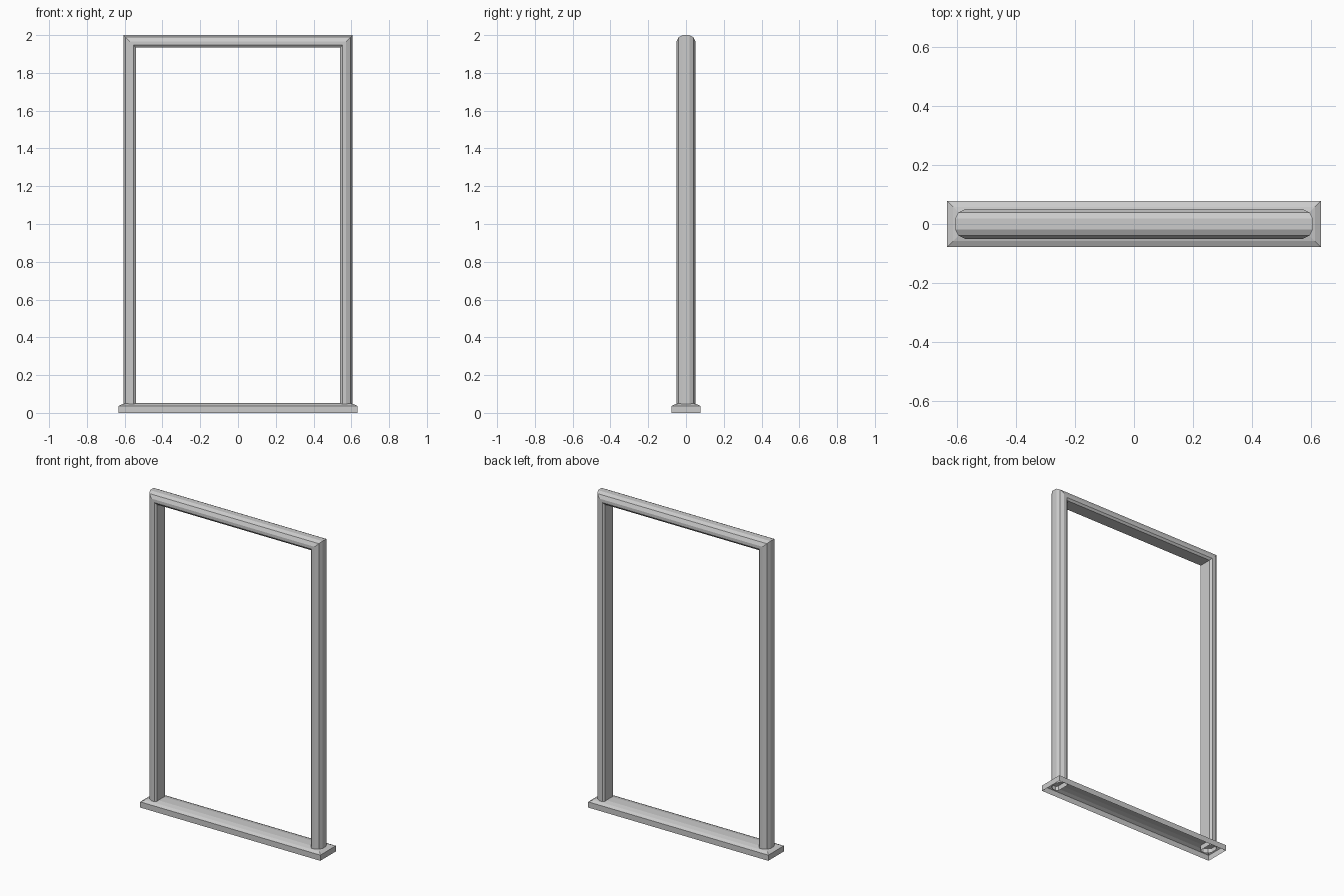
import bpy, bmesh

if "Cube" in bpy.data.objects:
    bpy.data.objects.remove(bpy.data.objects["Cube"])


def finish(bm, name):
    bmesh.ops.recalc_face_normals(bm, faces=bm.faces)
    mesh = bpy.data.meshes.new(name)
    bm.to_mesh(mesh)
    bm.free()
    obj = bpy.data.objects.new(name, mesh)
    bpy.context.collection.objects.link(obj)
    return obj


def bridge(bm, a, b):
    n = len(a)
    for i in range(n):
        j = (i + 1) % n
        bm.faces.new((a[i], a[j], b[j], b[i]))


# Frame: rounded-outside profile (inset from outer face, y) swept round mitred corners
half = [(0.0, 0.018), (0.011, 0.039), (0.033, 0.05), (0.053, 0.05), (0.066, 0.04)]
profile = half + [(d, -y) for d, y in reversed(half)]
W, H, FOOT = 0.606, 2.0, 0.02
bm = bmesh.new()
rings = []
for side, top in ((-1, False), (-1, True), (1, True), (1, False)):
    rings.append([bm.verts.new((side * (W - d), y, H - d if top else FOOT))
                  for d, y in profile])
for a, b in zip(rings, rings[1:]):
    bridge(bm, a, b)
finish(bm, "door_frame")

# Sill: hollow underneath, with softly sloped top edges
bm = bmesh.new()
rings = []
for inset, z in ((0, 0), (0, 0.036), (0.02, 0.046), (0.05, 0.052)):
    x, y = 0.633 - inset, 0.078 - inset
    rings.append([bm.verts.new((sx * x, sy * y, z))
                  for sx, sy in ((-1, -1), (1, -1), (1, 1), (-1, 1))])
for a, b in zip(rings, rings[1:]):
    bridge(bm, a, b)
bm.faces.new(rings[-1])
finish(bm, "door_sill")
